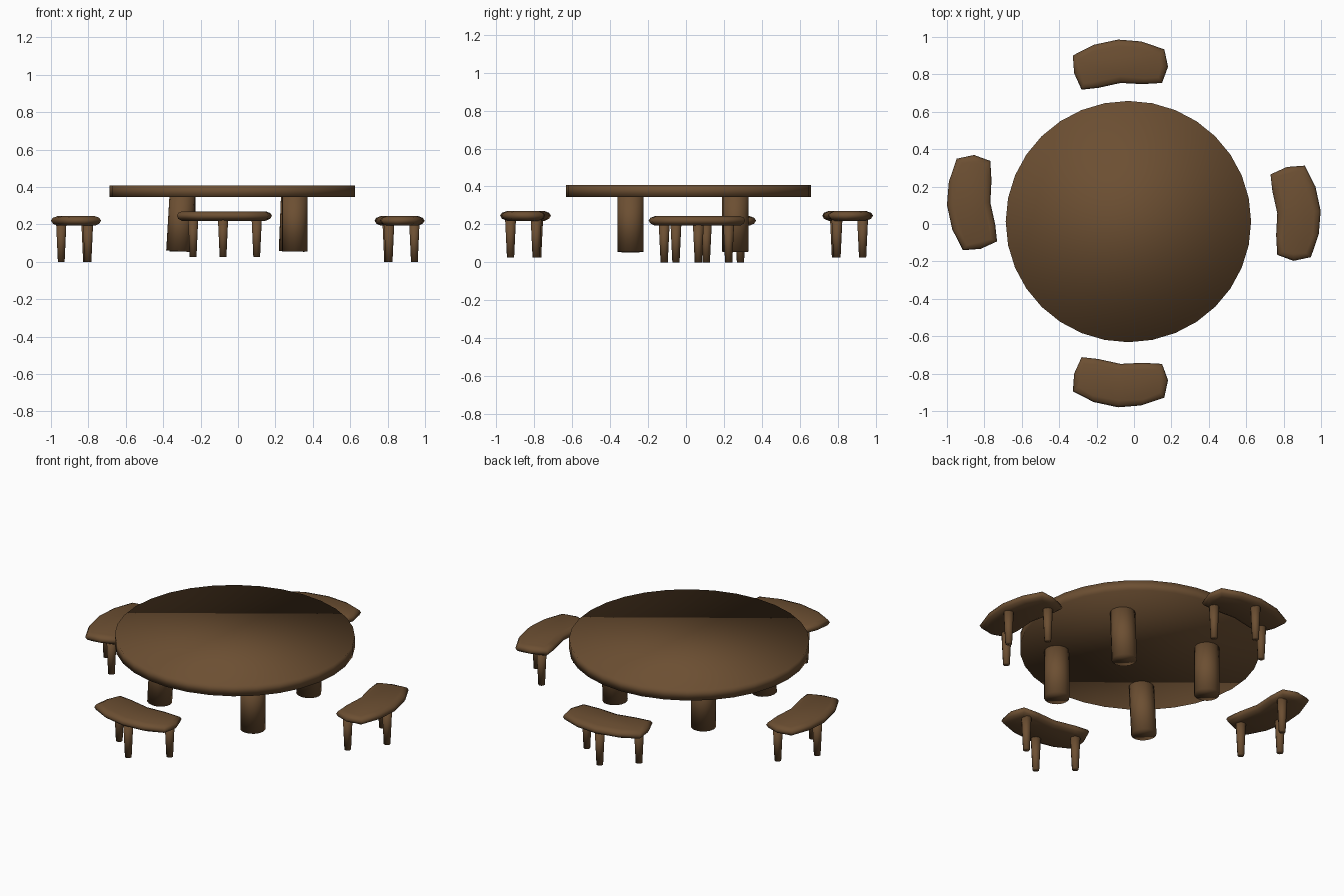
import bpy, bmesh
from mathutils import Vector, Matrix

if "Cube" in bpy.data.objects:
    bpy.data.objects.remove(bpy.data.objects["Cube"])

wood = bpy.data.materials.new("dark brown wood")
wood.diffuse_color = (0.15, 0.078, 0.032, 1)
wood.use_nodes = True
wood.node_tree.nodes["Principled BSDF"].inputs["Base Color"].default_value = wood.diffuse_color


def finish(bm, name):
    """Turn a bmesh into a smooth-shaded wooden object."""
    bmesh.ops.recalc_face_normals(bm, faces=bm.faces)
    me = bpy.data.meshes.new(name)
    bm.to_mesh(me)
    bm.free()
    me.materials.append(wood)
    for p in me.polygons:
        p.use_smooth = True
    ob = bpy.data.objects.new(name, me)
    bpy.context.collection.objects.link(ob)
    return ob


def post(name, bottom, top, r_bottom, r_top, sides):
    """Tapered round post between two points, with level ends along its axis."""
    a, b = Vector(bottom), Vector(top)
    rot = Vector((0, 0, 1)).rotation_difference(b - a).to_matrix().to_4x4()
    bm = bmesh.new()
    bmesh.ops.create_cone(bm, cap_ends=True, segments=sides, radius1=r_bottom,
                          radius2=r_top, depth=(b - a).length,
                          matrix=Matrix.Translation((a + b) / 2) @ rot)
    return finish(bm, name)


# Round table top
bm = bmesh.new()
bmesh.ops.create_cone(bm, cap_ends=True, segments=32, radius1=1, radius2=1, depth=1,
                      matrix=Matrix.Translation((-0.03, 0.013, 0.377))
                      @ Matrix.Diagonal((0.656, 0.645, 0.063, 1)))
finish(bm, "table_top")

# Table legs, two of them leaning slightly
for name, x, y, lean in (("front_left", -0.297, -0.292, -0.018), ("front_right", 0.303, -0.292, 0),
                         ("back_left", -0.297, 0.26, 0), ("back_right", 0.299, 0.26, -0.012)):
    post("table_leg_" + name, (x + lean, y, 0.056), (x, y, 0.36), 0.069, 0.069, 16)

# Bean-shaped seat outline, drawn for the front bench
OUTLINE = [(-0.32, -0.80), (-0.28, -0.712), (-0.19, -0.722), (-0.072, -0.748),
           (0.045, -0.742), (0.15, -0.748), (0.182, -0.835), (0.162, -0.928),
           (0.038, -0.97), (-0.085, -0.98), (-0.215, -0.952), (-0.327, -0.895)]
SPINE = [(-0.24, -0.82), (-0.075, -0.86), (0.09, -0.84)]
LEGS = [(-0.24, -0.782), (-0.08, -0.925), (0.10, -0.79)]


def bench(name, place, lift):
    # Seat: stacked rings, pulled inwards at top and bottom for a rounded rim
    bm = bmesh.new()
    rings = []
    for inset, z in ((0.035, 0.193), (0.01, 0.204), (0.0, 0.220), (0.01, 0.235), (0.035, 0.244)):
        ring = []
        for x, y in OUTLINE:
            p = Vector((x, y))
            c = min((Vector(s) for s in SPINE), key=lambda s: (s - p).length)
            p += (c - p).normalized() * inset
            ring.append(bm.verts.new((*place(p.x, p.y), z + lift)))
        rings.append(ring)
    n = len(OUTLINE)
    for lo, hi in zip(rings, rings[1:]):
        for i in range(n):
            j = (i + 1) % n
            bm.faces.new((lo[i], lo[j], hi[j], hi[i]))
    bm.faces.new(rings[0])
    bm.faces.new(rings[-1])
    finish(bm, name + "_seat")
    # Three tapered legs
    for k, (x, y) in enumerate(LEGS):
        px, py = place(x, y)
        post(f"{name}_leg_{k + 1}", (px, py, lift), (px, py, 0.21 + lift), 0.019, 0.029, 10)


bench("front_bench", lambda x, y: (x, y), 0.026)
bench("back_bench", lambda x, y: (x, 0.006 - y), 0.026)
bench("left_bench", lambda x, y: (y - 0.02, x + 0.187), 0.0)
bench("right_bench", lambda x, y: (0.018 - y, -x - 0.015), 0.0)
